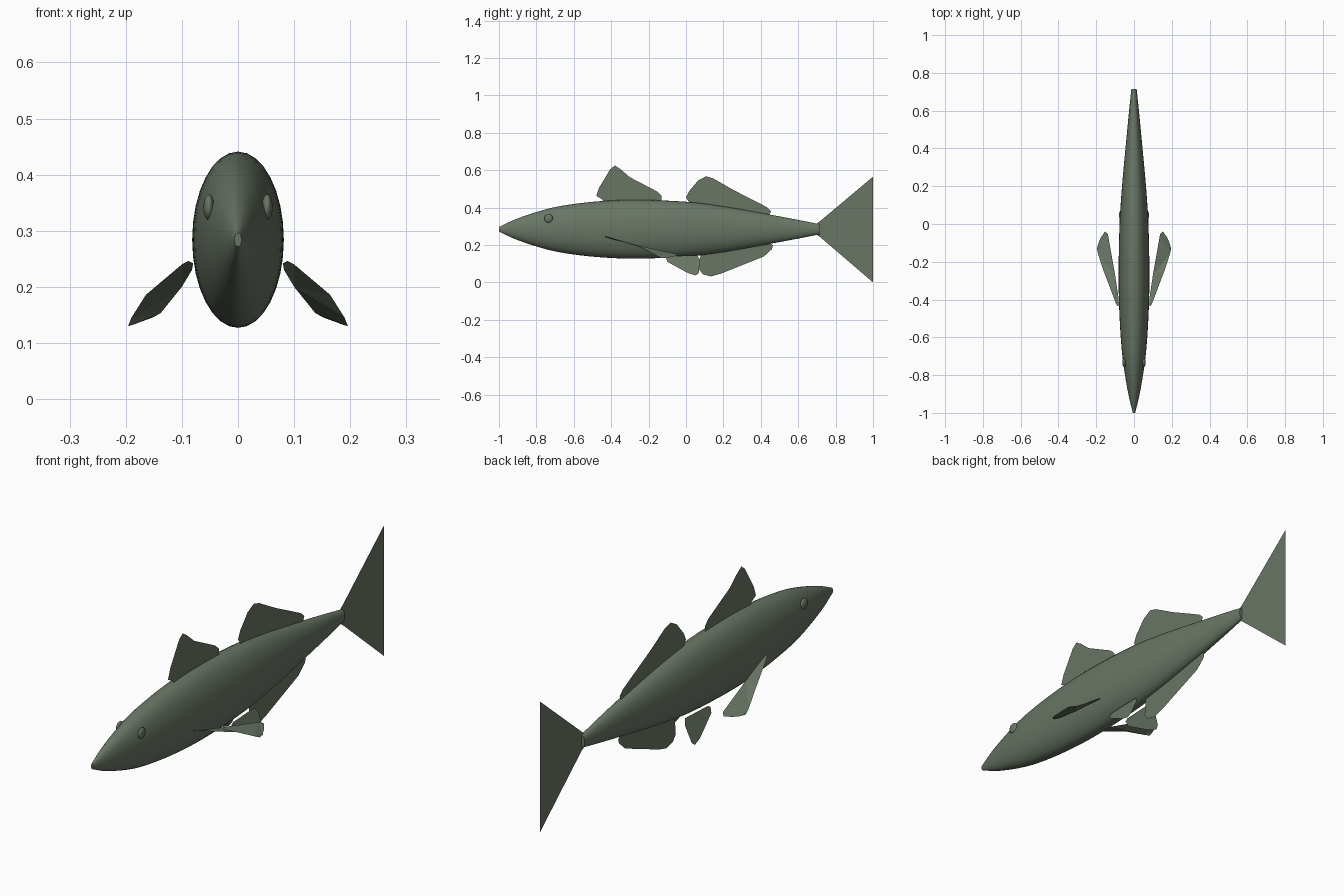
import bpy, bmesh, math
from mathutils import Vector, Matrix

cube = bpy.data.objects.get("Cube")
if cube:
    bpy.data.objects.remove(cube, do_unlink=True)

skin = bpy.data.materials.new("grey green skin")
skin.use_nodes = True
skin.diffuse_color = (0.14, 0.18, 0.13, 1)
skin.node_tree.nodes["Principled BSDF"].inputs["Base Color"].default_value = skin.diffuse_color

MID = 0.284      # height of the body axis
FLAT = 0.52      # body width relative to its height


def finish(name, bm, smooth=False):
    mesh = bpy.data.meshes.new(name)
    bm.to_mesh(mesh)
    bm.free()
    mesh.materials.append(skin)
    for poly in mesh.polygons:
        poly.use_smooth = smooth
    obj = bpy.data.objects.new(name, mesh)
    bpy.context.collection.objects.link(obj)
    return obj


def fin(name, points):
    """A thin sheet with the given outline."""
    bm = bmesh.new()
    bm.faces.new([bm.verts.new(p) for p in points])
    bmesh.ops.triangulate(bm, faces=bm.faces[:])
    return finish(name, bm)


def middle_fin(name, outline):
    return fin(name, [(0, y, z) for y, z in outline])


def smooth_profile(points, steps=4):
    """Catmull-Rom curve through the profile points."""
    pts = [Vector(p) for p in points]
    pts = [2 * pts[0] - pts[1]] + pts + [2 * pts[-1] - pts[-2]]
    curve = []
    for a, b, c, d in zip(pts, pts[1:], pts[2:], pts[3:]):
        for i in range(steps):
            t = i / steps
            curve.append(0.5 * (2 * b + (c - a) * t + (2 * a - 5 * b + 4 * c - d) * t ** 2
                                + (3 * b - a - 3 * c + d) * t ** 3))
    return curve + [pts[-2]]


# Body: oval rings along the length, closed at both ends
profile = smooth_profile([(-1, 0.012), (-0.9, 0.058), (-0.74, 0.109), (-0.6, 0.135),
                          (-0.43, 0.152), (-0.25, 0.157), (0, 0.147), (0.2, 0.122),
                          (0.4, 0.087), (0.6, 0.05), (0.715, 0.027)])
SIDES = 32
bm = bmesh.new()
rings = []
for y, r in profile:
    angles = [2 * math.pi * i / SIDES for i in range(SIDES)]
    rings.append([bm.verts.new((FLAT * r * math.cos(a), y, MID + r * math.sin(a))) for a in angles])
for a, b in zip(rings, rings[1:]):
    for i in range(SIDES):
        j = (i + 1) % SIDES
        bm.faces.new((a[i], a[j], b[j], b[i]))
bm.faces.new(rings[0])
bm.faces.new(rings[-1])
bmesh.ops.recalc_face_normals(bm, faces=bm.faces[:])
body = finish("body", bm, True)
bpy.context.view_layer.objects.active = body
body.select_set(True)
bpy.ops.object.shade_smooth_by_angle(angle=math.radians(40))

# Fins on the middle line
middle_fin("front_dorsal_fin", [(-0.44, 0.42), (-0.445, 0.442), (-0.48, 0.462), (-0.465, 0.505),
                                (-0.405, 0.605), (-0.38, 0.625), (-0.35, 0.605), (-0.3, 0.562),
                                (-0.155, 0.486), (-0.13, 0.462), (-0.13, 0.42)])
middle_fin("rear_dorsal_fin", [(0.03, 0.41), (0.0, 0.453), (0.016, 0.487), (0.065, 0.545),
                               (0.107, 0.567), (0.145, 0.556), (0.257, 0.492), (0.433, 0.402),
                               (0.455, 0.38), (0.44, 0.35), (0.25, 0.37)])
middle_fin("anal_fin", [(0.08, 0.17), (0.07, 0.07), (0.09, 0.043), (0.134, 0.032), (0.187, 0.047),
                        (0.417, 0.139), (0.46, 0.178), (0.465, 0.198), (0.43, 0.22), (0.25, 0.2)])
middle_fin("tail_fin", [(0.69, 0.307), (0.72, 0.33), (1, 0.565), (0.88, 0.285), (1, 0.0),
                        (0.72, 0.24), (0.69, 0.26)])

# Paired fins and eyes
pectoral = [(0.08, -0.43, 0.242), (0.088, -0.435, 0.246), (0.1, -0.41, 0.24), (0.164, -0.24, 0.186),
            (0.19, -0.16, 0.145), (0.196, -0.13, 0.13), (0.188, -0.1, 0.132), (0.175, -0.07, 0.137),
            (0.153, -0.04, 0.145), (0.138, -0.055, 0.153), (0.1, -0.27, 0.2), (0.082, -0.39, 0.23)]
pelvic = [(-0.107, 0.133), (-0.1, 0.11), (0.01, 0.05), (0.053, 0.037), (0.068, 0.05),
          (0.075, 0.12), (0.06, 0.145), (-0.09, 0.14)]
for side, s in (("left", 1), ("right", -1)):
    fin(side + "_pectoral_fin", [(s * x, y, z) for x, y, z in pectoral])
    fin(side + "_pelvic_fin", [(s * (0.04 + 0.39 * (0.14 - z)), y, z) for y, z in pelvic])
    bm = bmesh.new()
    bmesh.ops.create_uvsphere(bm, u_segments=20, v_segments=12, radius=0.023)
    bm.transform(Matrix.Translation((s * 0.052, -0.735, 0.342)) @ Matrix.Diagonal((0.42, 1, 1, 1)))
    finish(side + "_eye", bm, True)
